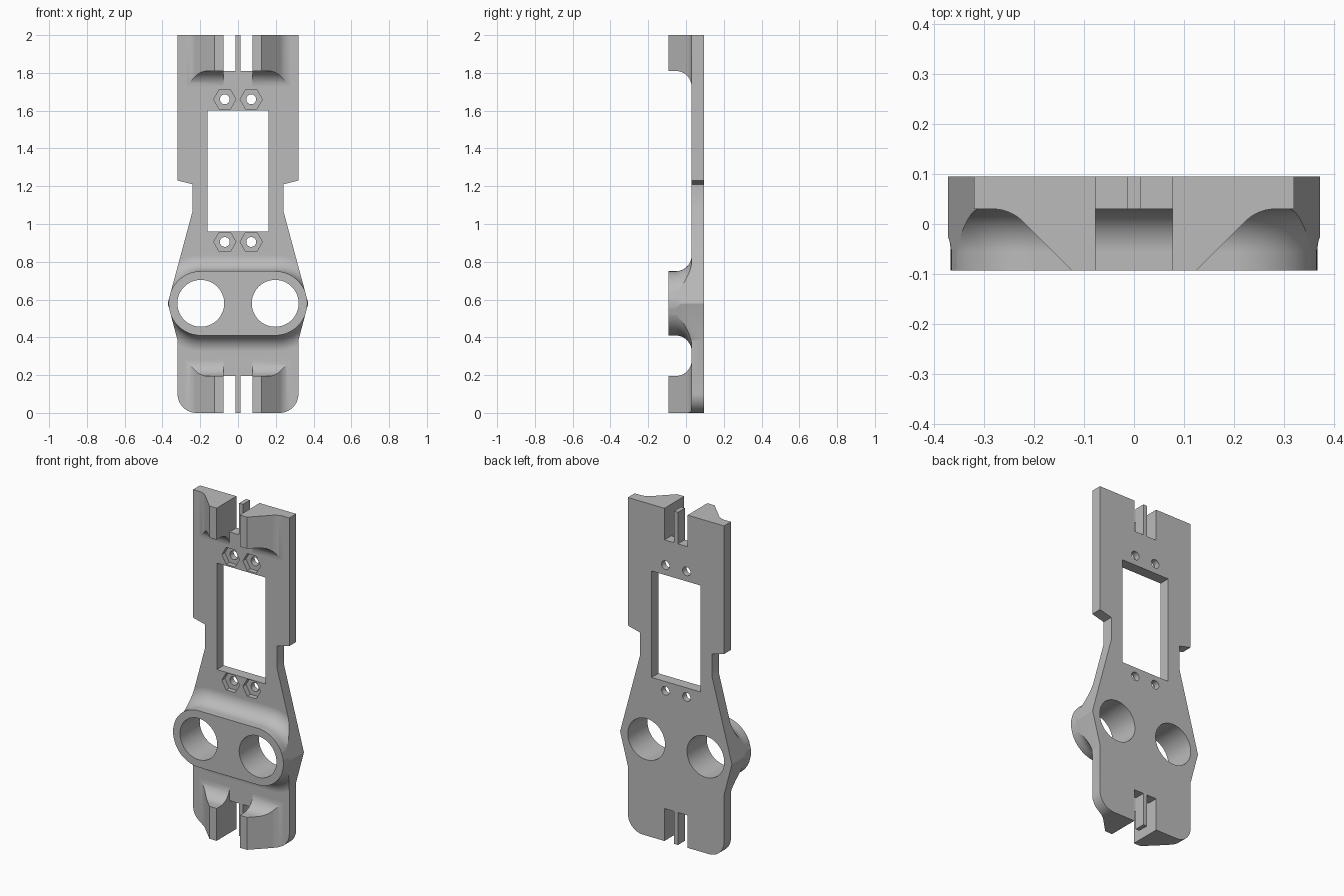
import bpy, bmesh, math
from mathutils import Vector

if "Cube" in bpy.data.objects:
    bpy.data.objects.remove(bpy.data.objects["Cube"], do_unlink=True)

FRONT, FACE, BACK, FILLET = -0.093, 0.03, 0.095, 0.085

grey = bpy.data.materials.new("plain_grey")
grey.use_nodes = True
grey.diffuse_color = (0.5, 0.5, 0.5, 1)
grey.node_tree.nodes["Principled BSDF"].inputs["Base Color"].default_value = (0.5, 0.5, 0.5, 1)


def arc(cx, cy, r, start, end, steps=16):
    """Points along an arc, angles in degrees."""
    angles = [math.radians(start + (end - start) * i / steps) for i in range(steps + 1)]
    return [(cx + r * math.cos(a), cy + r * math.sin(a)) for a in angles]


def loft(name, rings):
    """Closed solid skinned through rings of equal point count."""
    bm = bmesh.new()
    loops = [[bm.verts.new(p) for p in ring] for ring in rings]
    for a, b in zip(loops, loops[1:]):
        for i in range(len(a)):
            j = (i + 1) % len(a)
            bm.faces.new((a[i], a[j], b[j], b[i]))
    bm.faces.new(loops[0])
    bm.faces.new(loops[-1])
    bmesh.ops.recalc_face_normals(bm, faces=bm.faces)
    mesh = bpy.data.meshes.new(name)
    bm.to_mesh(mesh)
    bm.free()
    mesh.materials.append(grey)
    ob = bpy.data.objects.new(name, mesh)
    bpy.context.collection.objects.link(ob)
    return ob


def prism(name, points, low, high, axis):
    """Extrude a 2D profile along one axis."""
    def place(p, d):
        v = list(p)
        v.insert(axis, d)
        return Vector(v)
    return loft(name, [[place(p, d) for p in points] for d in (low, high)])


def box(name, x, y, z):
    corners = [(x[0], z[0]), (x[1], z[0]), (x[1], z[1]), (x[0], z[1])]
    return prism(name, corners, y[0], y[1], 1)


def combine(target, other, operation):
    """Apply a boolean and discard the helper."""
    other.hide_render = True
    mod = target.modifiers.new(operation, "BOOLEAN")
    mod.operation, mod.solver, mod.object = operation, "EXACT", other
    bpy.context.view_layer.update()
    graph = bpy.context.evaluated_depsgraph_get()
    result = bpy.data.meshes.new_from_object(target.evaluated_get(graph))
    target.modifiers.clear()
    target.data = result
    bpy.data.objects.remove(other, do_unlink=True)


def stadium(r, y):
    """Rounded slot outline around the two large holes."""
    pts = arc(0.197, 0.58, r, -90, 90, 40) + arc(-0.197, 0.58, r, 90, 270, 40)
    return [(x, y, z) for x, z in pts]


# Base slab, trimmed to the outline further down
plate = box("mounting_plate", (-0.5, 0.5), (FACE, BACK), (-0.1, 2.1))

# Raised twin-hole boss with a flared foot
flare = arc(0.17 + FILLET, FACE - FILLET, FILLET, 180, 90)
rings = [stadium(0.17, FRONT)] + [stadium(r, y) for r, y in flare]
rings.append(stadium(0.17 + FILLET, 0.05))
combine(plate, loft("boss", rings), "UNION")

# Sloped clamp blocks at both ends, each side of the slot
ramp = [(0.077, 0.05), (0.077, FRONT), (0.125, FRONT)]
ramp += arc(0.283, FACE - FILLET, FILLET, 135, 90) + [(0.283, 0.05)]
for edge, direction in ((1.81, 1), (0.195, -1)):
    end = edge + 0.3 * direction
    foot = edge - FILLET * direction
    side = [(-0.12, end), (-0.12, edge)]
    side += [(y, foot + h * direction) for y, h in arc(FACE - FILLET, 0, FILLET, 90, 0)]
    side += [(0.06, foot), (0.06, end)]
    for s in (-1, 1):
        block = prism("block", [(x * s, y) for x, y in ramp],
                      min(end, foot) - 0.05, max(end, foot) + 0.05, 2)
        combine(block, prism("block_side", side, -0.5, 0.5, 0), "INTERSECT")
        combine(plate, block, "UNION")

# Outer silhouette
half = arc(0.22, 0.1, 0.1, -90, 0)
half += [(0.32, 0.385), (0.372, 0.58), (0.24, 1.07), (0.24, 1.21), (0.32, 1.23), (0.32, 2.0)]
outline = half + [(-x, z) for x, z in reversed(half)]
combine(plate, prism("outline", outline, -0.2, 0.2, 1), "INTERSECT")

# Rectangular window
combine(plate, box("window", (-0.162, 0.162), (-0.2, 0.2), (0.96, 1.6)), "DIFFERENCE")

for s in (-1, 1):
    # Large through holes
    bore = arc(0.197 * s, 0.58, 0.124, 0, 360, 64)[:-1]
    combine(plate, prism("bore", bore, -0.2, 0.2, 1), "DIFFERENCE")
    # End slots, leaving a thin central fin
    for z in ((1.81, 2.1), (-0.1, 0.195)):
        slot = box("slot", sorted((0.013 * s, 0.077 * s)), (-0.2, 0.2), z)
        combine(plate, slot, "DIFFERENCE")
    # Screw holes with hexagonal nut pockets
    for z in (0.905, 1.66):
        nut = arc(0.07 * s, z, 0.059, 0, 360, 6)[:-1]
        combine(plate, prism("nut_pocket", nut, -0.05, FACE + 0.03, 1), "DIFFERENCE")
        screw = arc(0.07 * s, z, 0.026, 0, 360, 32)[:-1]
        combine(plate, prism("screw_hole", screw, -0.2, 0.2, 1), "DIFFERENCE")

# Smooth curved areas, keep hard edges and flat faces crisp
bpy.ops.object.select_all(action="DESELECT")
plate.select_set(True)
bpy.context.view_layer.objects.active = plate
bpy.ops.object.shade_smooth_by_angle(angle=math.radians(25))
weighted = plate.modifiers.new("flat_face_normals", "WEIGHTED_NORMAL")
weighted.keep_sharp = True
